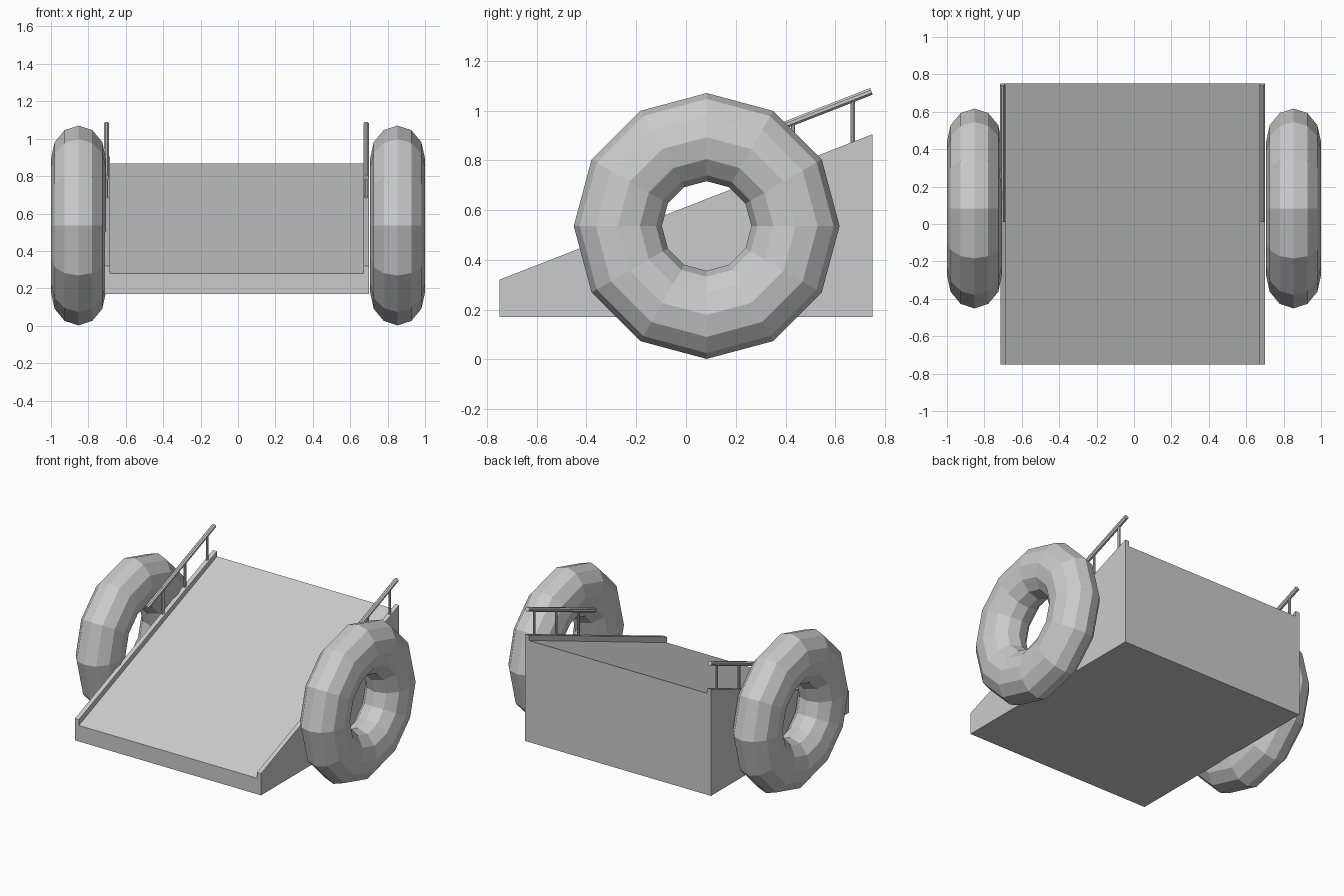
import bpy, bmesh, math
from mathutils import Vector, Matrix

if "Cube" in bpy.data.objects:
    bpy.data.objects.remove(bpy.data.objects["Cube"])


def make_object(name, bm):
    bmesh.ops.recalc_face_normals(bm, faces=bm.faces)
    mesh = bpy.data.meshes.new(name)
    bm.to_mesh(mesh)
    bm.free()
    ob = bpy.data.objects.new(name, mesh)
    bpy.context.collection.objects.link(ob)
    return ob


def rod(name, a, b, radius, sides=8):
    a, b = Vector(a), Vector(b)
    d = b - a
    bm = bmesh.new()
    m = Matrix.Translation((a + b) / 2) @ d.to_track_quat('Z', 'Y').to_matrix().to_4x4()
    m = m @ Matrix.Rotation(math.pi / sides, 4, 'Z')
    bmesh.ops.create_cone(bm, cap_ends=True, segments=sides, radius1=radius,
                          radius2=radius, depth=d.length, matrix=m)
    return make_object(name, bm)


# Sloped ramp body: U-shaped section (deck between two curbs), lofted front to back
def section(bm, y, deck, curb):
    pts = [(-0.715, 0.17), (0.70, 0.17), (0.70, curb), (0.67, curb),
           (0.67, deck), (-0.685, deck), (-0.685, curb), (-0.715, curb)]
    return [bm.verts.new((x, y, z)) for x, z in pts]


bm = bmesh.new()
front = section(bm, -0.75, 0.28, 0.32)
back = section(bm, 0.75, 0.868, 0.905)
bm.faces.new(front)
bm.faces.new(back)
for i in range(8):
    j = (i + 1) % 8
    bm.faces.new((front[i], front[j], back[j], back[i]))
make_object("ramp_body", bm)


# Low-poly ring wheels, 12 x 12 segments
def wheel(name, cx, n=12, ring=0.357, rad=0.177, half_width=0.147):
    bm = bmesh.new()
    grid = []
    for i in range(n):
        a = 2 * math.pi * i / n
        row = []
        for k in range(n):
            t = 2 * math.pi * k / n
            r = ring + rad * math.cos(t)
            row.append(bm.verts.new((cx + half_width * math.sin(t),
                                     0.083 + r * math.cos(a), 0.536 + r * math.sin(a))))
        grid.append(row)
    for i in range(n):
        for k in range(n):
            p, q = (i + 1) % n, (k + 1) % n
            bm.faces.new((grid[i][k], grid[p][k], grid[p][q], grid[i][q]))
    return make_object(name, bm)


# Both sides: wheel, handrail and three posts
for side, wheel_x, rail_x in (("left", -0.853, -0.703), ("right", 0.853, 0.685)):
    wheel(side + "_wheel", wheel_x)
    rod(side + "_handrail", (rail_x, 0.015, 0.792), (rail_x, 0.745, 1.077), 0.0155)
    for i, y in enumerate((0.19, 0.43, 0.67)):
        base = 0.32 + (y + 0.75) * 0.39
        rod(f"{side}_rail_post_{i + 1}", (rail_x, y, base - 0.01),
            (rail_x, y, base + 0.17), 0.009)
